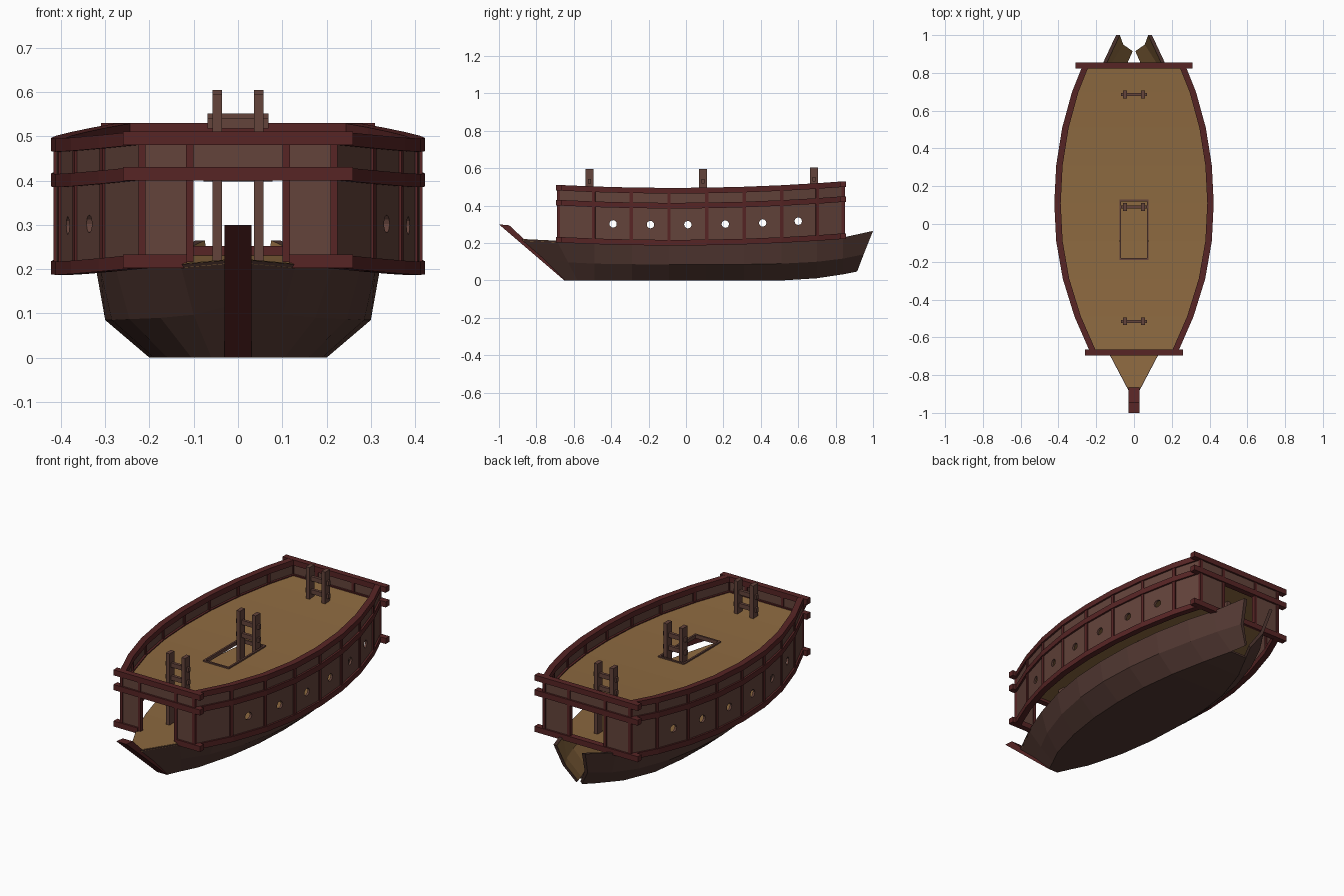
import bpy, bmesh, math
from mathutils import Matrix, Vector

if "Cube" in bpy.data.objects:
    bpy.data.objects.remove(bpy.data.objects["Cube"])


def mat(name, r, g, b):
    m = bpy.data.materials.new(name)
    m.diffuse_color = (r, g, b, 1)
    m.use_nodes = True
    m.node_tree.nodes["Principled BSDF"].inputs["Base Color"].default_value = m.diffuse_color
    return m


HULL = mat("hull_wood", 0.085, 0.040, 0.032)
WALL = mat("wall_wood", 0.125, 0.056, 0.043)
TRIM = mat("red_trim", 0.095, 0.018, 0.018)
DECK = mat("deck_wood", 0.27, 0.145, 0.052)

# cabin plan: stations along y and half-widths
YS = [-0.68, -0.49, -0.29, -0.09, 0.11, 0.31, 0.51, 0.70, 0.84]
WS = [0.222, 0.305, 0.367, 0.402, 0.412, 0.402, 0.370, 0.318, 0.262]


def sheer(y):
    return 0.0423 * (y + 0.07) ** 2


def finish(name, bm, mats, mirror=False):
    bmesh.ops.recalc_face_normals(bm, faces=bm.faces[:])
    me = bpy.data.meshes.new(name)
    bm.to_mesh(me)
    bm.free()
    for m in mats:
        me.materials.append(m)
    ob = bpy.data.objects.new(name, me)
    bpy.context.collection.objects.link(ob)
    if mirror:
        ob.modifiers.new("mirror", 'MIRROR')
    return ob


def loft(name, rings, mats, mirror=False, inner=()):
    """Skin closed rings of points into a capped solid."""
    bm = bmesh.new()
    vs = [[bm.verts.new(p) for p in r] for r in rings]
    n = len(rings[0])
    for a, b in zip(vs, vs[1:]):
        for j in range(n):
            k = (j + 1) % n
            f = bm.faces.new((a[j], a[k], b[k], b[j]))
            f.material_index = 1 if j in inner else 0
    bm.faces.new(vs[0])
    bm.faces.new(vs[-1][::-1])
    return finish(name, bm, mats, mirror)


def box(name, x, y, z, m, mirror=False, turn=0.0):
    c = Vector(((x[0] + x[1]) / 2, (y[0] + y[1]) / 2, (z[0] + z[1]) / 2))
    bm = bmesh.new()
    size = Matrix.Diagonal((x[1] - x[0], y[1] - y[0], z[1] - z[0], 1))
    bmesh.ops.create_cube(bm, size=1, matrix=Matrix.Translation(c) @ Matrix.Rotation(turn, 4, 'Z') @ size)
    return finish(name, bm, [m], mirror)


def side_strip(name, z0, z1, out, thick, m):
    rings = []
    for y, w in zip(YS, WS):
        s = sheer(y)
        o, i = w + out, w + out - thick
        rings.append([(o, y, z0 + s), (o, y, z1 + s), (i, y, z1 + s), (i, y, z0 + s)])
    return loft(name, rings, [m], True)


def slab(name, pts, thick, m):
    """Plank surface from (half width, y, z) stations."""
    return loft(name, [[(-x, y, z), (x, y, z), (x, y, z - thick), (-x, y, z - thick)] for x, y, z in pts], [m])


def cut(ob, cutter):
    cutter.hide_render = True
    cutter.hide_viewport = True
    b = ob.modifiers.new("cut", 'BOOLEAN')
    b.operation = 'DIFFERENCE'
    b.solver = 'EXACT'
    b.object = cutter


# hull sides: top edge, chine and bottom edge at each station
top = [(0.03, -0.88, 0.22), (0.13, -0.69, 0.211)]
top += [(w - 0.092, y, 0.195 + sheer(y)) for y, w in zip(YS[1:], WS[1:])]
top += [(0.095, 1.0, 0.265)]
chine = [(0.03, -0.76, 0.115), (0.10, -0.63, 0.097), (0.175, -0.49, 0.09), (0.245, -0.29, 0.087),
         (0.285, -0.09, 0.085), (0.30, 0.11, 0.085), (0.29, 0.31, 0.086), (0.26, 0.51, 0.09),
         (0.205, 0.70, 0.10), (0.145, 0.84, 0.117), (0.075, 0.95, 0.14)]
bottom = [(0.03, -0.645, 0), (0.06, -0.58, 0), (0.105, -0.49, 0), (0.16, -0.29, 0), (0.19, -0.09, 0),
          (0.20, 0.11, 0), (0.195, 0.31, 0), (0.17, 0.51, 0), (0.115, 0.70, 0.012),
          (0.05, 0.84, 0.033), (0.017, 0.915, 0.048)]
rings = []
for t, c, b in zip(top, chine, bottom):
    rings.append([t, c, b, (b[0] - 0.01, b[1], b[2] + 0.012),
                  (c[0] - 0.018, c[1], c[2] + 0.005), (t[0] - 0.02, t[1], t[2])])
loft("hull_side", rings, [HULL, DECK], True, inner=(3, 4))
slab("hull_bottom", [(x, y, z + 0.01) for x, y, z in bottom[:-1]], 0.01, HULL)
slab("lower_deck", [(x - 0.004, y, z + 0.002) for x, y, z in top[:-1]], 0.01, DECK)

# raked stem beam
prof = [(-1.0, 0.30), (-0.945, 0.295), (-0.865, 0.22), (-0.61, 0.0), (-0.65, 0.0)]
loft("stem_beam", [[(x, y, z) for y, z in prof] for x in (-0.03, 0.03)], [TRIM])

# cabin side walls with round ports
wall = side_strip("cabin_wall", 0.20, 0.48, 0.0, 0.012, WALL)
bm = bmesh.new()
for y in (-0.39, -0.19, 0.01, 0.21, 0.41, 0.60):
    mx = Matrix.Translation((0, y, 0.298 + sheer(y))) @ Matrix.Rotation(math.pi / 2, 4, 'Y')
    bmesh.ops.create_cone(bm, cap_ends=True, segments=12, radius1=0.02, radius2=0.02, depth=1.2, matrix=mx)
cut(wall, finish("port_cutter", bm, [WALL]))

# side rails
for name, z in (("lower", 0.187), ("middle", 0.385), ("top", 0.465)):
    side_strip(name + "_side_rail", z, z + 0.03, 0.01, 0.034, TRIM)

# wall posts between the panels
for i in range(1, len(YS) - 1):
    y, w, s = YS[i], WS[i], sheer(YS[i])
    turn = -math.atan2(WS[i + 1] - WS[i - 1], YS[i + 1] - YS[i - 1])
    box("side_post", (w - 0.018, w + 0.005), (y - 0.009, y + 0.009), (0.20 + s, 0.475 + s), TRIM, True, turn)

# front and rear walls, each with a doorway
for end, y, hw, bar in (("front", -0.68, 0.222, 0.26), ("rear", 0.84, 0.262, 0.31)):
    s = sheer(y)
    box(end + "_door_panel", (0.103, hw), (y - 0.006, y + 0.006), (0.20 + s, 0.40 + s), WALL, True)
    box(end + "_upper_panel", (-hw, hw), (y - 0.006, y + 0.006), (0.39 + s, 0.48 + s), WALL)
    for x in (0.109, hw - 0.005):
        box(end + "_post", (x - 0.008, x + 0.008), (y - 0.011, y + 0.011), (0.20 + s, 0.48 + s), TRIM, True)
    for z in (0.385, 0.465):
        box(end + "_rail", (-bar, bar), (y - 0.016, y + 0.016), (z + s, z + s + 0.03), TRIM)
    inner = 0.115 if end == "front" else 0.0
    box(end + "_lower_rail", (inner, bar), (y - 0.016, y + 0.016), (0.187 + s, 0.217 + s), TRIM, True)

# upper deck with hatch
deck = slab("upper_deck", [(w - 0.006, y, 0.41 + sheer(y)) for y, w in zip(YS, WS)], 0.009, DECK)
cut(deck, box("hatch_cutter", (-0.07, 0.07), (-0.185, 0.125), (0.35, 0.47), DECK))
box("hatch_side", (0.068, 0.078), (-0.19, 0.13), (0.398, 0.418), WALL, True)
for y in (-0.19, 0.12):
    box("hatch_end", (-0.078, 0.078), (y, y + 0.01), (0.398, 0.418), WALL)

# mast supports: paired posts with cross bars
for y, zt in ((-0.515, 0.595), (0.09, 0.595), (0.685, 0.605)):
    box("mast_post", (0.036, 0.058), (y - 0.021, y + 0.021), (0.20 + sheer(y), zt), WALL, True)
    for dz in (0.065, 0.135):
        box("mast_cross_bar", (-0.069, 0.069), (y - 0.008, y + 0.008), (zt - dz - 0.012, zt - dz + 0.012), WALL)
